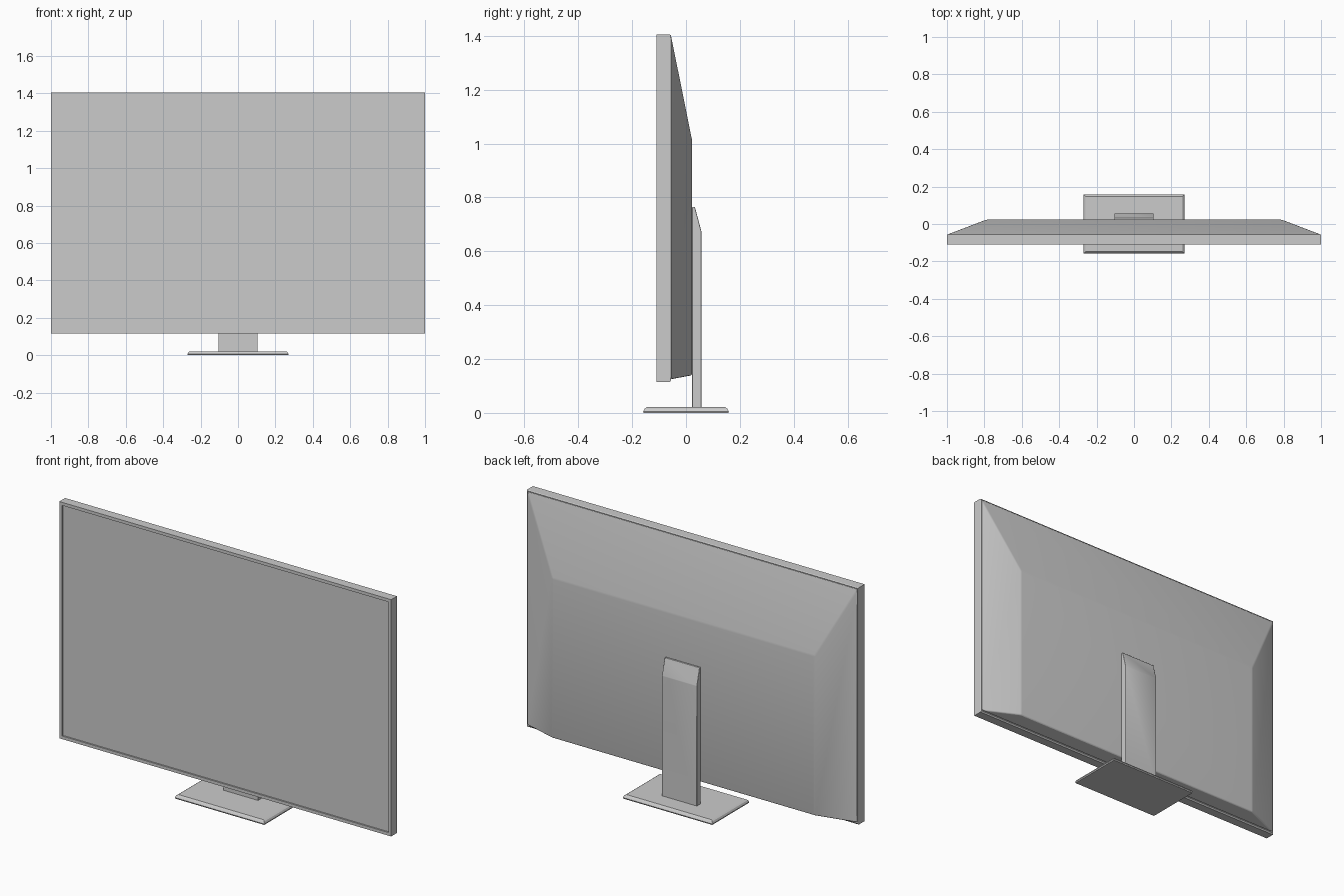
import bpy, bmesh
from mathutils import Vector

if "Cube" in bpy.data.objects:
    bpy.data.objects.remove(bpy.data.objects["Cube"])


def finish(name, bm, bevel=0.0, segments=2):
    bmesh.ops.recalc_face_normals(bm, faces=bm.faces)
    mesh = bpy.data.meshes.new(name)
    bm.to_mesh(mesh)
    bm.free()
    ob = bpy.data.objects.new(name, mesh)
    bpy.context.collection.objects.link(ob)
    if bevel:
        mod = ob.modifiers.new("soft_edges", 'BEVEL')
        mod.width, mod.segments = bevel, segments
        mod.limit_method, mod.angle_limit = 'ANGLE', 0.17
    bpy.ops.object.select_all(action='DESELECT')
    ob.select_set(True)
    bpy.context.view_layer.objects.active = ob
    bpy.ops.object.shade_smooth_by_angle(angle=0.52)
    return ob


def loft(name, loops, bevel=0.0, close=False):
    """Bridge equal-length loops of points, capped at both ends or closed as a ring."""
    bm = bmesh.new()
    rings = [[bm.verts.new(p) for p in loop] for loop in loops]
    pairs = list(zip(rings, rings[1:]))
    if close:
        pairs.append((rings[-1], rings[0]))
    n = len(rings[0])
    for a, b in pairs:
        for i in range(n):
            j = (i + 1) % n
            bm.faces.new((a[i], a[j], b[j], b[i]))
    if not close:
        bm.faces.new(rings[0])
        bm.faces.new(rings[-1])
    return finish(name, bm, bevel)


def upright(hx, z0, z1, y):
    return [(-hx, y, z0), (hx, y, z0), (hx, y, z1), (-hx, y, z1)]


def flat(hx, hy, z):
    return [(-hx, -hy, z), (hx, -hy, z), (hx, hy, z), (-hx, hy, z)]


# Frame around the screen, with a shallow lip inside and chamfered rear edge
loft("bezel", [upright(0.983, 0.132, 1.388, -0.06),
               upright(0.983, 0.132, 1.388, -0.11),
               upright(1.0, 0.115, 1.405, -0.11),
               upright(1.0, 0.115, 1.405, -0.06),
               upright(0.997, 0.122, 1.402, -0.055)], close=True)

# Recessed display panel
loft("screen", [upright(0.983, 0.132, 1.388, -0.102),
                upright(0.983, 0.132, 1.388, -0.07)])

# Tapered rear housing
loft("back_cover", [upright(0.997, 0.125, 1.402, -0.056),
                    upright(0.79, 0.14, 1.01, 0.023)], bevel=0.006)

# Neck: side profile swept across its width
profile = [(0.023, 0.018), (0.057, 0.018), (0.057, 0.675), (0.033, 0.765), (0.023, 0.765)]
loft("stand_neck", [[(x, y, z) for y, z in profile] for x in (-0.105, 0.105)], bevel=0.002)

# Foot plate with sloped rim
loft("stand_base", [flat(0.268, 0.157, 0.0), flat(0.27, 0.159, 0.006),
                    flat(0.265, 0.153, 0.016), flat(0.257, 0.146, 0.021)])
